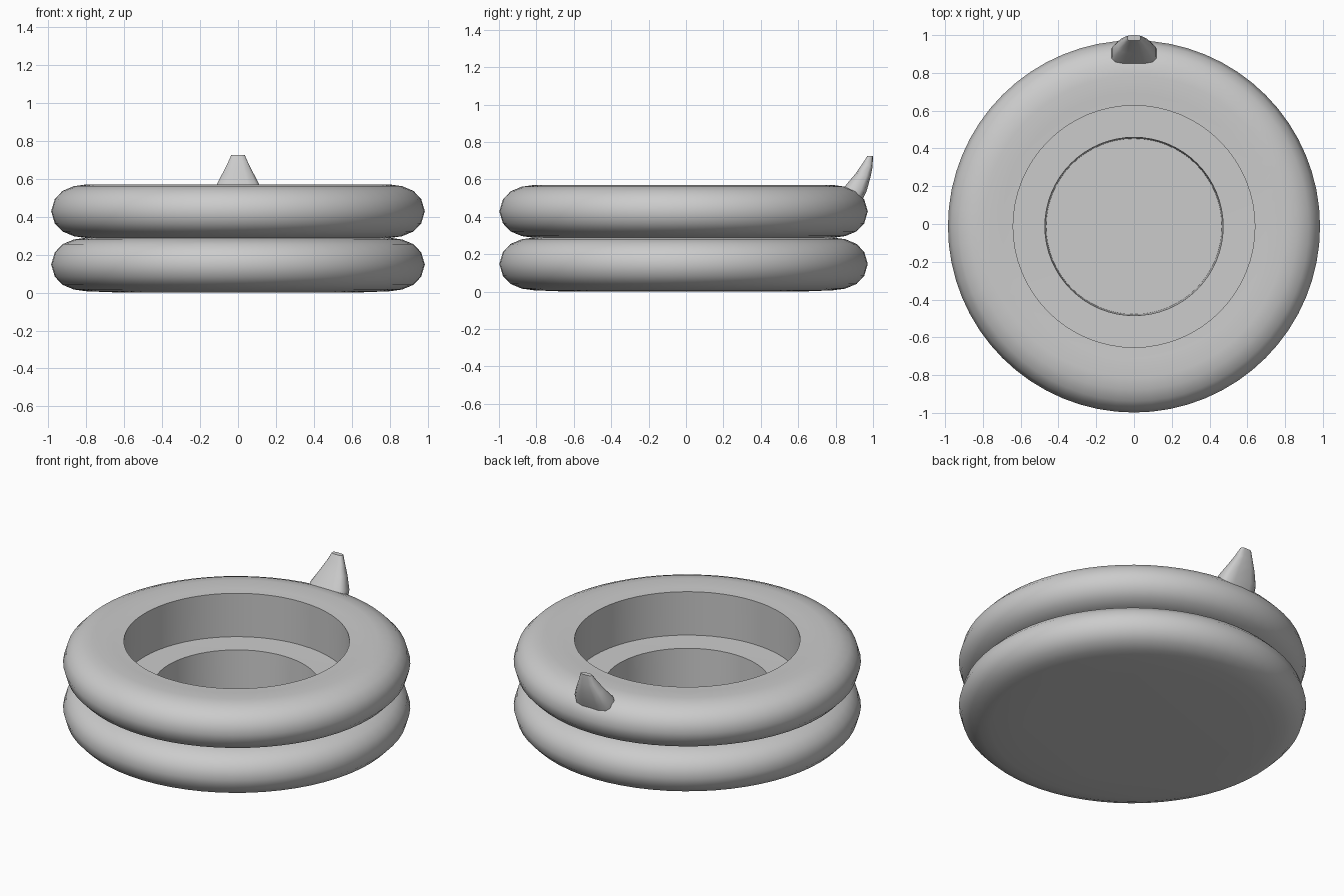
import bpy
import bmesh
from math import cos, sin, tau, radians, copysign

if "Cube" in bpy.data.objects:
    bpy.data.objects.remove(bpy.data.objects["Cube"])

SEGMENTS = 64
CENTRE_Y = -0.013


def loft(name, rings, cap, smooth_angle):
    """Bridge equal-length rings of points into one smooth-shaded object."""
    bm = bmesh.new()
    loops = [[bm.verts.new(p) for p in ring] for ring in rings]
    n = len(loops[0])
    for a, b in zip(loops, loops[1:]):
        for i in range(n):
            j = (i + 1) % n
            bm.faces.new((a[i], a[j], b[j], b[i]))
    if cap:
        bm.faces.new(loops[0])
        bm.faces.new(loops[-1])
    bmesh.ops.recalc_face_normals(bm, faces=bm.faces)
    mesh = bpy.data.meshes.new(name)
    bm.to_mesh(mesh)
    bm.free()
    obj = bpy.data.objects.new(name, mesh)
    bpy.context.collection.objects.link(obj)
    bpy.ops.object.select_all(action='DESELECT')
    obj.select_set(True)
    bpy.context.view_layer.objects.active = obj
    bpy.ops.object.shade_smooth_by_angle(angle=radians(smooth_angle))
    return obj


def lathe(name, profile, cap):
    """Turn a (radius, height) profile around the vertical axis."""
    angles = [tau * i / SEGMENTS for i in range(SEGMENTS)]
    rings = [[(r * cos(a), CENTRE_Y + r * sin(a), z) for a in angles]
             for r, z in profile]
    return loft(name, rings, cap, 42)


def bulge(z):
    """Rounded outer side of a tube centred at height z, top to bottom."""
    upper = [(0.80, 0.141), (0.865, 0.132), (0.925, 0.107), (0.966, 0.064)]
    lower = [(r, -h) for r, h in reversed(upper)]
    return [(r, z + h) for r, h in upper + [(0.985, 0)] + lower]


# Lower tube with its closed floor and inner well
lathe("lower_ring",
      [(0.465, 0.02), (0.472, 0.285), (0.70, 0.287)]
      + bulge(0.148) + [(0.62, 0)], True)

# Upper tube with a wider opening and a shallow lip
lathe("upper_ring",
      [(0.645, 0.287), (0.64, 0.561), (0.70, 0.563)] + bulge(0.429), False)

# Tapered spout at the back: front point, back point and half width per level
levels = [
    ((0.82, 0.52), (0.93, 0.46), 0.128),
    ((0.855, 0.572), (0.968, 0.54), 0.118),
    ((0.905, 0.63), (0.988, 0.615), 0.085),
    ((0.945, 0.688), (0.998, 0.665), 0.056),
    ((0.97, 0.726), (1.0, 0.726), 0.036),
]


def squarish(v):
    return copysign(abs(v) ** 0.6, v)


sections = []
for front, back, width in levels:
    section = []
    for i in range(12):
        a = tau * (i + 0.5) / 12
        t = (squarish(sin(a)) + 1) / 2
        section.append((width * squarish(cos(a)),
                        front[0] + (back[0] - front[0]) * t,
                        front[1] + (back[1] - front[1]) * t))
    sections.append(section)
loft("spout", sections, True, 50)
